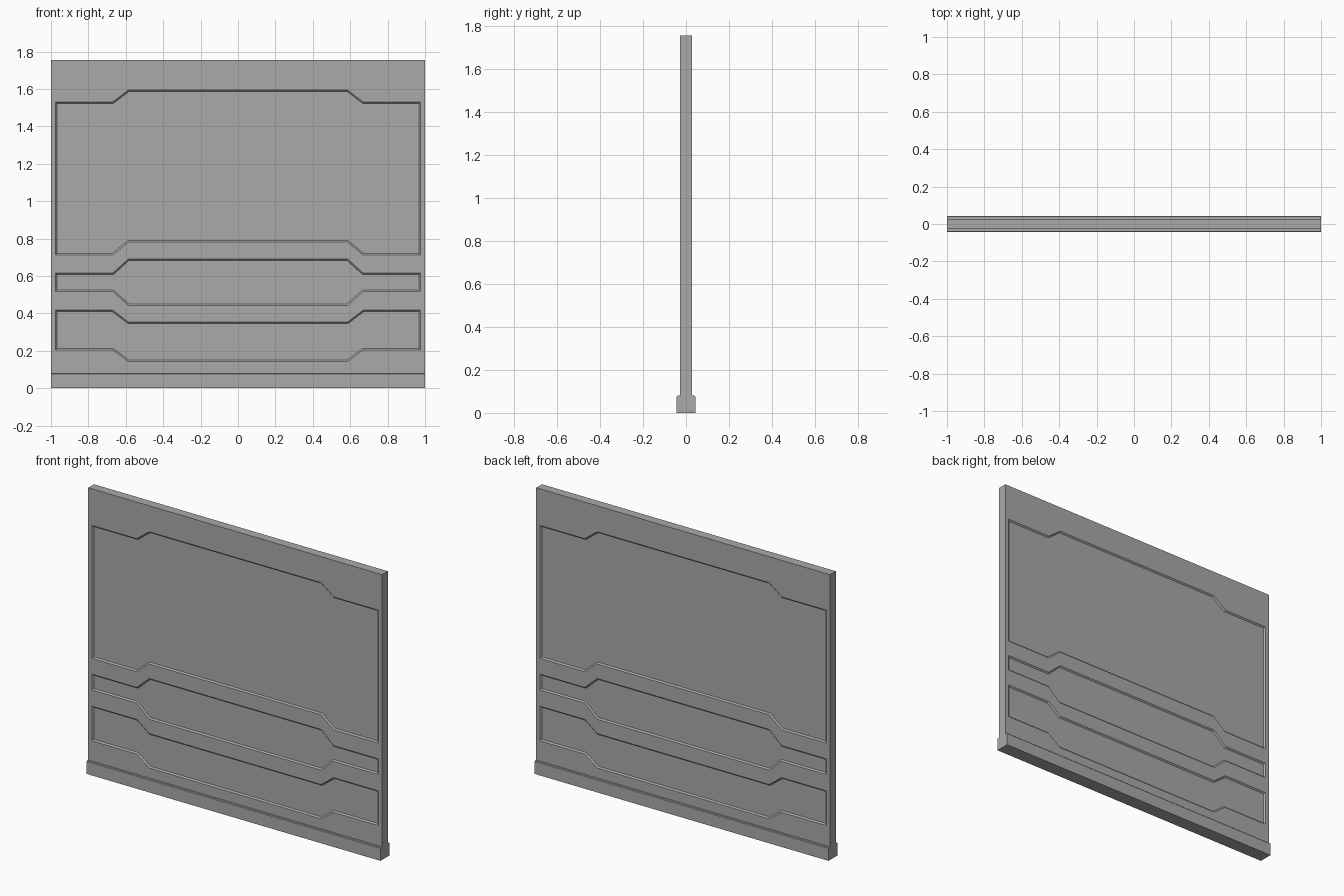
import bpy, bmesh

cube = bpy.data.objects.get("Cube")
if cube:
    bpy.data.objects.remove(cube, do_unlink=True)

grey = bpy.data.materials.new("plain grey")
colour = (0.4, 0.4, 0.4, 1)
grey.diffuse_color = colour
grey.use_nodes = True
grey.node_tree.nodes["Principled BSDF"].inputs["Base Color"].default_value = colour

HALF_WALL, HALF_BASE = 0.028, 0.043
HEIGHT, BASE_TOP = 1.755, 0.08
COLUMNS = [-1, -0.975, -0.67, -0.585, 0.585, 0.67, 0.975, 1]
# Height of each contour line at the sides and in the middle
ROWS = [(0.02, 0.02), (0.205, 0.142), (0.418, 0.353), (0.518, 0.442),
        (0.615, 0.692), (0.712, 0.782), (1.53, 1.595), (HEIGHT, HEIGHT)]


def add_object(name, bm):
    mesh = bpy.data.meshes.new(name)
    bm.to_mesh(mesh)
    bm.free()
    mesh.materials.append(grey)
    obj = bpy.data.objects.new(name, mesh)
    bpy.context.collection.objects.link(obj)


def wall_face(bm, side):
    """Stepped grid for one side; returns the cells that become panels."""
    grid = [[bm.verts.new((x, side * HALF_WALL, mid if abs(x) < 0.6 else edge))
             for x in COLUMNS] for edge, mid in ROWS]
    panels = []
    for r in range(len(ROWS) - 1):
        for c in range(len(COLUMNS) - 1):
            quad = [grid[r][c], grid[r][c + 1], grid[r + 1][c + 1], grid[r + 1][c]]
            face = bm.faces.new(quad if side < 0 else quad[::-1])
            if r % 2 and 0 < c < len(COLUMNS) - 2:
                panels.append(face)
    return panels


# Wall with three recessed panels on both sides
bm = bmesh.new()
panels = wall_face(bm, -1) + wall_face(bm, 1)
bmesh.ops.bridge_loops(bm, edges=[e for e in bm.edges if e.is_boundary])
bmesh.ops.recalc_face_normals(bm, faces=bm.faces)
bmesh.ops.inset_region(bm, faces=panels, thickness=0.008, depth=-0.008,
                       use_even_offset=True)
bmesh.ops.dissolve_limit(bm, angle_limit=0.01, verts=bm.verts, edges=bm.edges)
bmesh.ops.triangulate(bm, faces=[f for f in bm.faces if len(f.verts) > 4])
add_object("wall_panel", bm)

# Wider foot, its upper edges slightly chamfered
bm = bmesh.new()
bmesh.ops.create_cube(bm, size=1)
for v in bm.verts:
    v.co = (v.co.x * 2, v.co.y * 2 * HALF_BASE, (v.co.z + 0.5) * BASE_TOP)
top_edges = [e for e in bm.edges
             if all(v.co.z > 0.05 for v in e.verts)
             and e.verts[0].co.y * e.verts[1].co.y > 0]
bmesh.ops.bevel(bm, geom=top_edges, offset=0.004, segments=1, affect='EDGES')
add_object("base_foot", bm)
